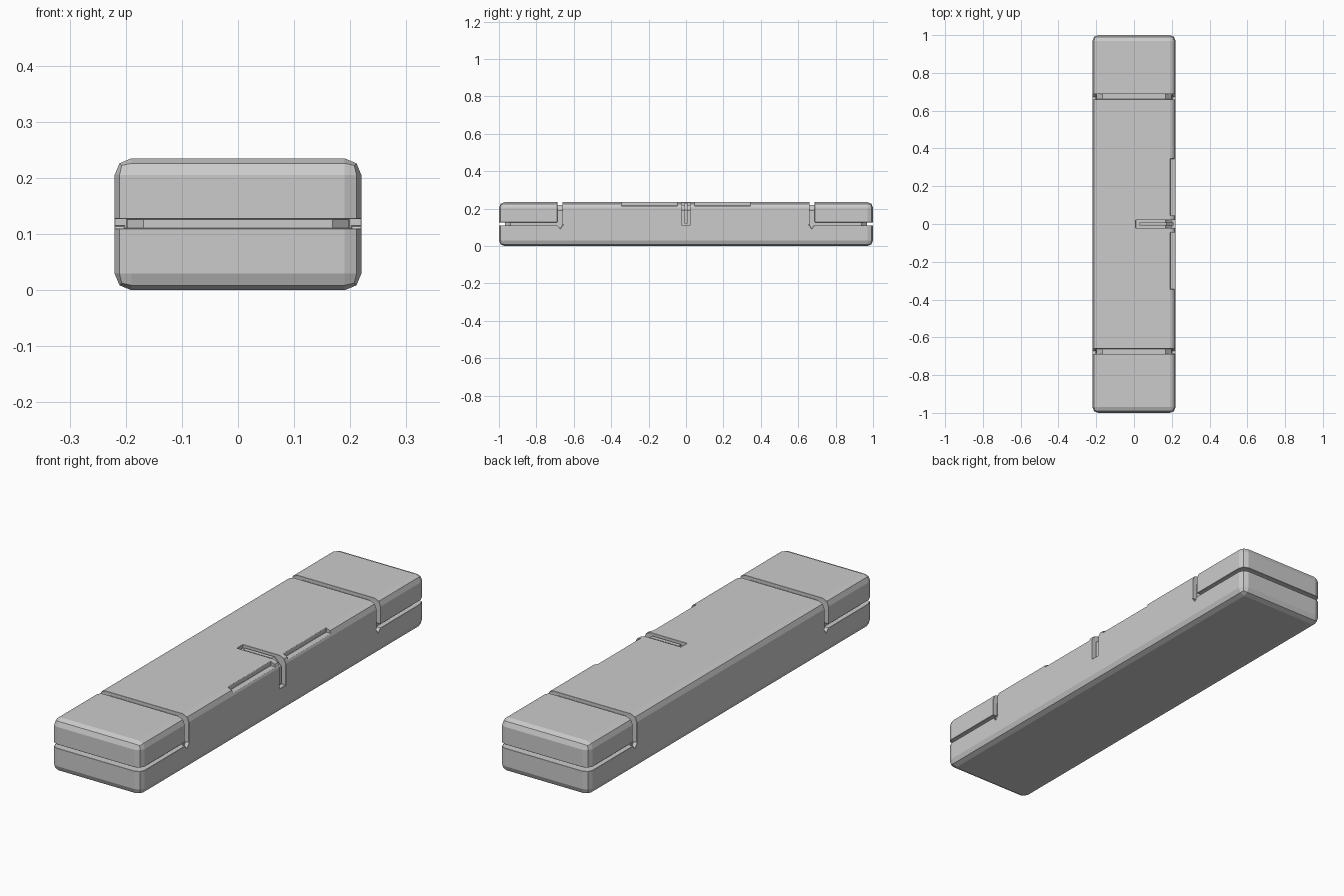
import bpy, bmesh
from mathutils import Vector

if "Cube" in bpy.data.objects:
    bpy.data.objects.remove(bpy.data.objects["Cube"])

W, H, B = 0.22, 0.235, 0.03   # half width, height, edge rounding


def make_object(name, bm):
    bmesh.ops.recalc_face_normals(bm, faces=bm.faces)
    mesh = bpy.data.meshes.new(name)
    bm.to_mesh(mesh)
    bm.free()
    obj = bpy.data.objects.new(name, mesh)
    bpy.context.collection.objects.link(obj)
    return obj


def prism(name, profile, axis, lo, hi):
    """Extrude a 2D profile along axis; the profile uses the other two axes in order."""
    bm = bmesh.new()
    pts = []
    for p in profile:
        co = list(p)
        co.insert(axis, lo)
        pts.append(bm.verts.new(co))
    face = bm.faces.new(pts)
    out = bmesh.ops.extrude_face_region(bm, geom=[face])
    move = Vector((0, 0, 0))
    move[axis] = hi - lo
    bmesh.ops.translate(bm, vec=move, verts=[v for v in out["geom"] if isinstance(v, bmesh.types.BMVert)])
    return make_object(name, bm)


def rect(a0, a1, b0, b1):
    return [(a0, b0), (a1, b0), (a1, b1), (a0, b1)]


# main case with rounded edges
bm = bmesh.new()
bmesh.ops.create_cube(bm, size=1)
bmesh.ops.scale(bm, vec=(2 * W, 2, H), verts=bm.verts)
bmesh.ops.translate(bm, vec=(0, 0, H / 2), verts=bm.verts)
bmesh.ops.bevel(bm, geom=bm.edges[:], offset=B, segments=2, profile=0.5, affect='EDGES')
case = make_object("case", bm)

cutters = []
D = 0.022          # groove depth
i, o, t = W - D, W + 0.1, H - D + 0.006
z0, z1 = 0.11, 0.127
for s in (-1, 1):
    # seam running over the top and down both sides
    arch = [(-o, z0), (-i, z0), (-i, t - B), (-i + B, t), (i - B, t), (i, t - B),
            (i, z0), (o, z0), (o, H + 0.1), (-o, H + 0.1)]
    lo, hi = sorted((s * 0.66, s * 0.688))
    cutters.append(prism("seam_cutter", arch, 1, lo, hi))
    # level seam around the end
    e = 1 - 0.032
    ring = [(-o, s * 0.674), (-i, s * 0.674), (-i, s * (e - B)), (-i + B, s * e),
            (i - B, s * e), (i, s * (e - B)), (i, s * 0.674), (o, s * 0.674),
            (o, s * 1.1), (-o, s * 1.1)]
    cutters.append(prism("end_seam_cutter", ring, 2, z0, z1))
    # pointed lower tip of each side seam
    tip = [(s * 0.657, z0 + 0.004), (s * 0.672, 0.093), (s * 0.691, z0 + 0.004)]
    for a, b in ((-o, -i - 0.004), (i + 0.004, o)):
        cutters.append(prism("tip_cutter", tip, 0, a, b))
    # long notch in the right top edge
    lo, hi = sorted((s * 0.045, s * 0.345))
    cutters.append(prism("edge_notch_cutter", rect(0.192, o, 0.215, H + 0.1), 1, lo, hi))

# middle groove on the right half
hook = [(0.01, t), (i - B, t), (i, t - B), (i, z0), (o, z0), (o, H + 0.1), (0.01, H + 0.1)]
cutters.append(prism("middle_groove_cutter", hook, 1, -0.021, 0.021))

for c in cutters:
    c.hide_render = True
    c.hide_viewport = True
    c.display_type = 'WIRE'
    m = case.modifiers.new(c.name, 'BOOLEAN')
    m.operation = 'DIFFERENCE'
    m.solver = 'EXACT'
    m.object = c

# softened groove rims
rim = case.modifiers.new("rim_bevel", 'BEVEL')
rim.width = 0.005
rim.segments = 1
rim.limit_method = 'ANGLE'
rim.angle_limit = 1.05

# raised tongue in the middle groove
tongue = [(0.03, t - 0.01), (i - B, t - 0.01), (i - 0.01, t - B), (i - 0.01, 0.12),
          (i + 0.01, 0.12), (i + 0.01, t - B + 0.004), (i - B + 0.004, t + 0.01), (0.03, t + 0.01)]
prism("middle_tongue", tongue, 1, -0.009, 0.009)
